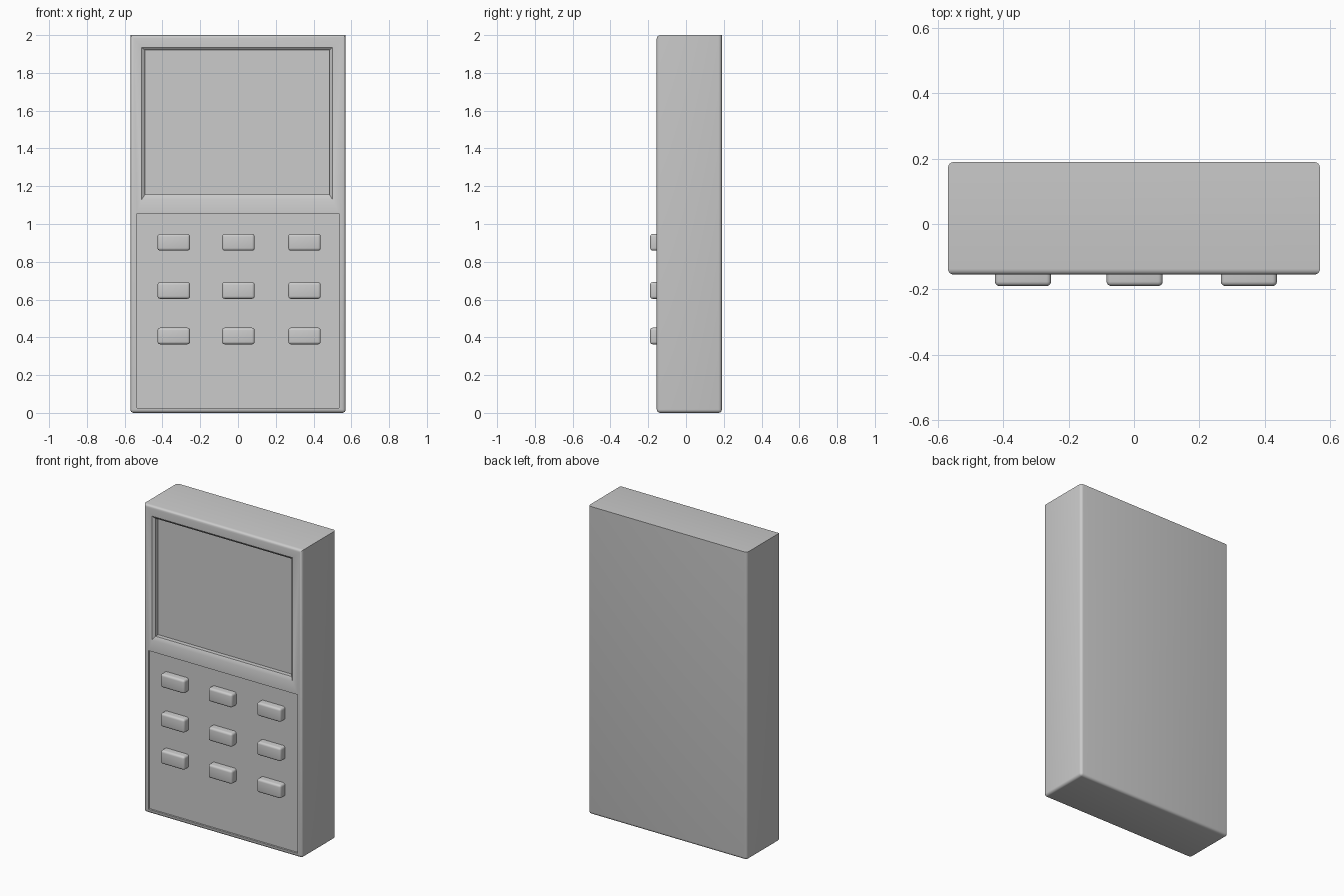
import bpy, bmesh

if "Cube" in bpy.data.objects:
    bpy.data.objects.remove(bpy.data.objects["Cube"])


def finish(name, bm):
    bmesh.ops.recalc_face_normals(bm, faces=bm.faces)
    mesh = bpy.data.meshes.new(name)
    bm.to_mesh(mesh)
    bm.free()
    obj = bpy.data.objects.new(name, mesh)
    bpy.context.collection.objects.link(obj)
    return obj


def rounded_box(name, lo, hi, radius, keep_edge):
    """Box between two corners; edges accepted by keep_edge(midpoint) are rounded."""
    bm = bmesh.new()
    bmesh.ops.create_cube(bm, size=1)
    edges = [e for e in bm.edges if keep_edge((e.verts[0].co + e.verts[1].co) / 2)]
    for v in bm.verts:
        for i in range(3):
            v.co[i] = lo[i] if v.co[i] < 0 else hi[i]
    bmesh.ops.bevel(bm, geom=edges, offset=radius, offset_type='OFFSET',
                    segments=4, profile=0.5, affect='EDGES')
    return finish(name, bm)


def lofted_cutter(name, rings):
    """Solid through rectangles (y, x0, x1, z0, z1), front to back."""
    bm = bmesh.new()
    loops = [[bm.verts.new(p) for p in ((x0, y, z0), (x1, y, z0), (x1, y, z1), (x0, y, z1))]
             for y, x0, x1, z0, z1 in rings]
    for a, b in zip(loops, loops[1:]):
        for i in range(4):
            j = (i + 1) % 4
            bm.faces.new((a[i], a[j], b[j], b[i]))
    bm.faces.new(loops[0])
    bm.faces.new(loops[-1])
    obj = finish(name, bm)
    obj.hide_render = True
    return obj


def smooth(obj):
    bpy.ops.object.select_all(action='DESELECT')
    obj.select_set(True)
    bpy.context.view_layer.objects.active = obj
    bpy.ops.object.shade_smooth_by_angle(angle=0.6)


def carve(obj, cutter):
    mod = obj.modifiers.new("carve", 'BOOLEAN')
    mod.operation = 'DIFFERENCE'
    mod.solver = 'EXACT'
    mod.object = cutter
    bpy.context.view_layer.objects.active = obj
    bpy.ops.object.modifier_apply(modifier=mod.name)
    bpy.data.objects.remove(cutter)


# Case: rounded all over except the sharp rear and side edges of the top
FRONT = -0.155
case = rounded_box("case", (-0.57, FRONT, 0), (0.57, 0.19, 2), 0.018,
                   lambda m: m.z < 0.4 or m.y < -0.4 and m.z > 0.4)

# Screen recess with a sloped lip, wider along its lower side
carve(case, lofted_cutter("screen_cutter", [
    (FRONT - 0.02, -0.52, 0.51, 1.125, 1.945),
    (FRONT, -0.51, 0.50, 1.13, 1.935),
    (FRONT + 0.012, -0.493, 0.485, 1.155, 1.92),
    (FRONT + 0.04, -0.493, 0.485, 1.155, 1.92)]))

# Shallow keypad panel recess
carve(case, lofted_cutter("panel_cutter", [
    (FRONT - 0.02, -0.535, 0.535, 0.025, 1.055),
    (FRONT + 0.012, -0.535, 0.535, 0.025, 1.055)]))
smooth(case)

# Three by three grid of buttons
for row, z in enumerate((0.903, 0.648, 0.407)):
    for col, x in enumerate((-0.34, 0.002, 0.352)):
        button = rounded_box(f"button_{row + 1}_{col + 1}",
                             (x - 0.086, -0.19, z - 0.044), (x + 0.086, -0.13, z + 0.044),
                             0.014, lambda m: m.y < 0.4)
        smooth(button)
